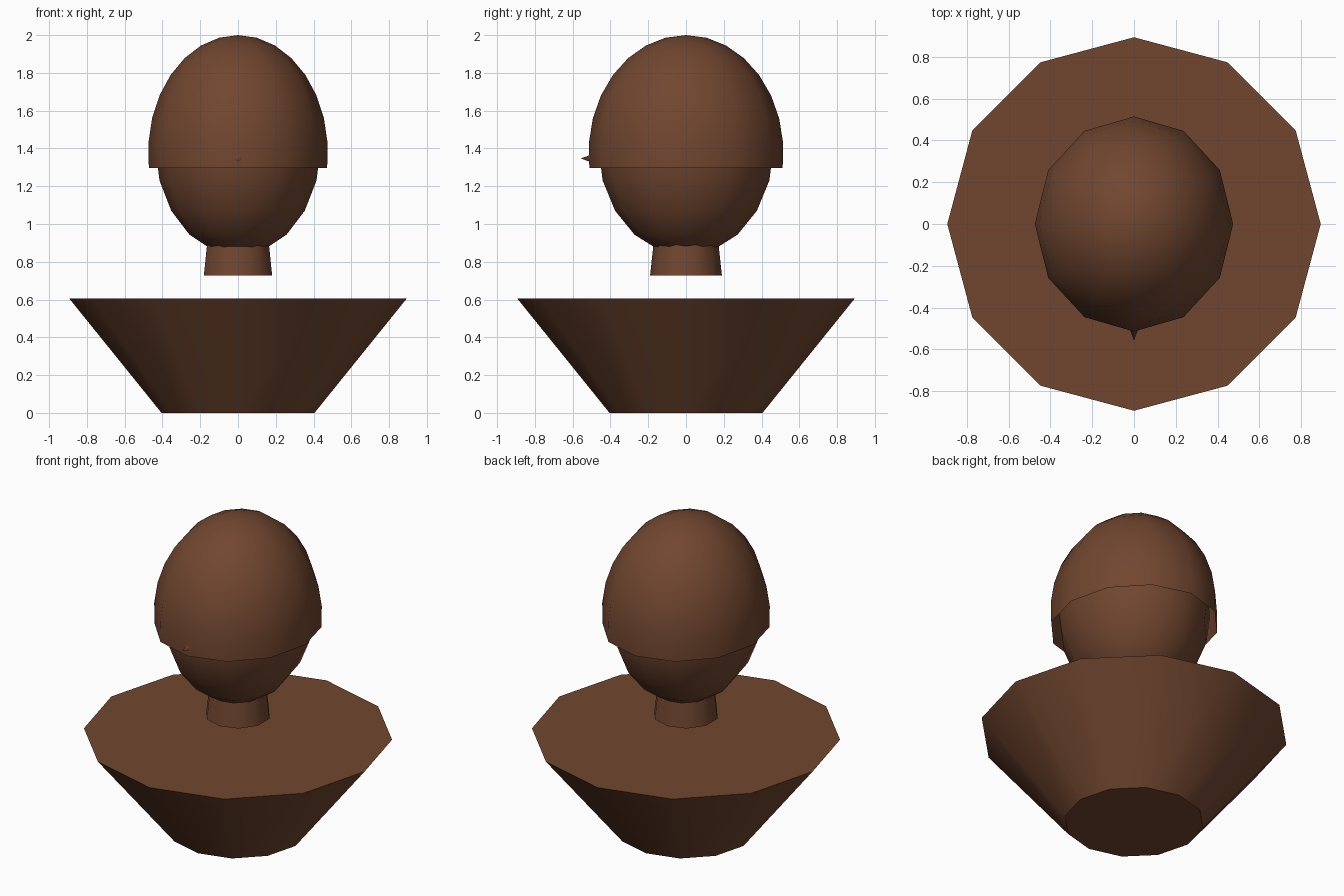
import bpy, bmesh, math

if "Cube" in bpy.data.objects:
    bpy.data.objects.remove(bpy.data.objects["Cube"])

brown = bpy.data.materials.new("warm_brown")
brown.diffuse_color = (0.165, 0.062, 0.029, 1.0)
brown.use_nodes = True
brown.node_tree.nodes["Principled BSDF"].inputs["Base Color"].default_value = brown.diffuse_color


def lathe(name, profile, sides, sx=1.0, sy=1.0, caps=(True, True), start=-math.pi / 2):
    """Spin (radius, z) points round z; radius 0 makes a pole."""
    bm = bmesh.new()
    rings = []
    for r, z in profile:
        if r < 1e-6:
            rings.append([bm.verts.new((0, 0, z))])
        else:
            rings.append([bm.verts.new((r * sx * math.cos(start + 2 * math.pi * i / sides),
                                        r * sy * math.sin(start + 2 * math.pi * i / sides), z))
                          for i in range(sides)])
    for low, up in zip(rings, rings[1:]):
        for i in range(sides):
            j = (i + 1) % sides
            if len(low) == 1:
                bm.faces.new((low[0], up[j], up[i]))
            elif len(up) == 1:
                bm.faces.new((low[i], low[j], up[0]))
            else:
                bm.faces.new((low[i], low[j], up[j], up[i]))
    if caps[0] and len(rings[0]) > 1:
        bm.faces.new(rings[0][::-1])
    if caps[1] and len(rings[-1]) > 1:
        bm.faces.new(rings[-1])
    me = bpy.data.meshes.new(name)
    bm.to_mesh(me)
    bm.free()
    me.materials.append(brown)
    ob = bpy.data.objects.new(name, me)
    bpy.context.collection.objects.link(ob)
    bpy.ops.object.select_all(action='DESELECT')
    ob.select_set(True)
    bpy.context.view_layer.objects.active = ob
    bpy.ops.object.shade_smooth_by_angle(angle=math.radians(45))
    return ob


def arc(height, centre, rings, sweep=math.pi):
    """Unit-radius ellipse profile, from the lowest ring up to the top pole."""
    return [(math.sin(sweep * k / rings), centre + height * math.cos(sweep * k / rings))
            for k in range(rings, -1, -1)]


# Shoulders: wide upturned frustum
lathe("shoulders", [(0.405, 0), (0.893, 0.605)], 12)

# Neck, floating above the shoulders
lathe("neck", [(0.19, 0.728), (0.165, 0.96)], 10)

# Head ellipsoid
lathe("head", arc(0.573, 1.407, 10), 12, 0.437, 0.464)

# Hair: open dome reaching just past its widest ring
lathe("hair", arc(0.624, 1.376, 8, math.radians(97.2)), 12, 0.476, 0.516, caps=(False, False))

# Nose: small cone pointing forward through the hair
nose = lathe("nose", [(0.04, 0), (0, 0.11)], 8)
nose.rotation_euler = (math.pi / 2, 0, 0)
nose.location = (0, -0.447, 1.347)
